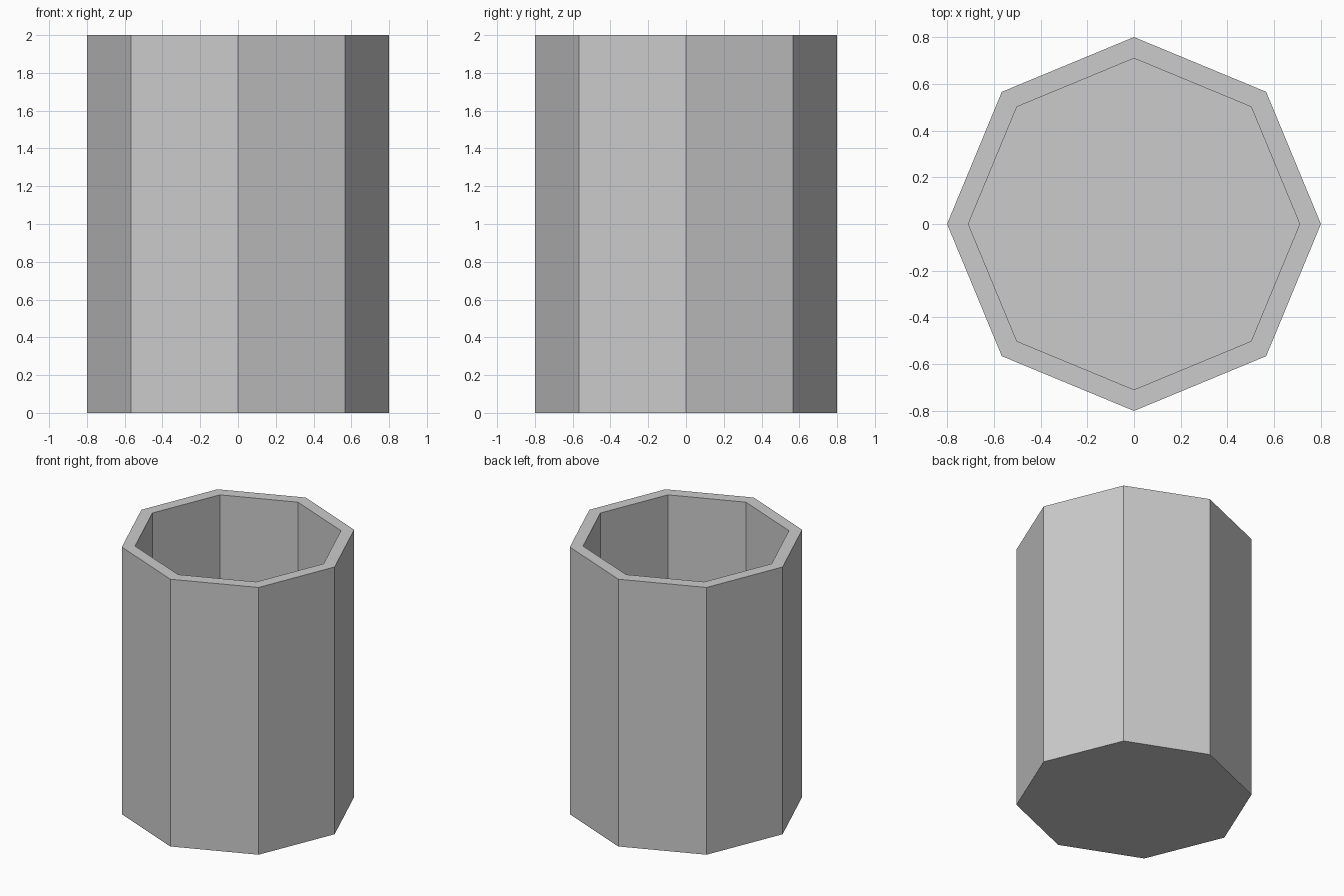
import bpy, bmesh
from math import cos, sin, tau

if "Cube" in bpy.data.objects:
    bpy.data.objects.remove(bpy.data.objects["Cube"])

SIDES, HEIGHT = 8, 2.0
OUTER, INNER, FLOOR = 0.80, 0.709, 0.085


def ring(bm, radius, z):
    return [bm.verts.new((radius * cos(tau * i / SIDES), radius * sin(tau * i / SIDES), z))
            for i in range(SIDES)]


# Open octagonal cup: outer wall, flat rim, inner wall, closed floor
bm = bmesh.new()
profile = [(OUTER, 0), (OUTER, HEIGHT), (INNER, HEIGHT), (INNER, FLOOR)]
rings = [ring(bm, r, z) for r, z in profile]
for a, b in zip(rings, rings[1:]):
    for i in range(SIDES):
        j = (i + 1) % SIDES
        bm.faces.new((a[i], a[j], b[j], b[i]))
bm.faces.new(rings[0][::-1])
bm.faces.new(rings[-1])
bmesh.ops.recalc_face_normals(bm, faces=bm.faces)

mesh = bpy.data.meshes.new("octagonal_cup")
bm.to_mesh(mesh)
bm.free()
bpy.context.collection.objects.link(bpy.data.objects.new("octagonal_cup", mesh))
